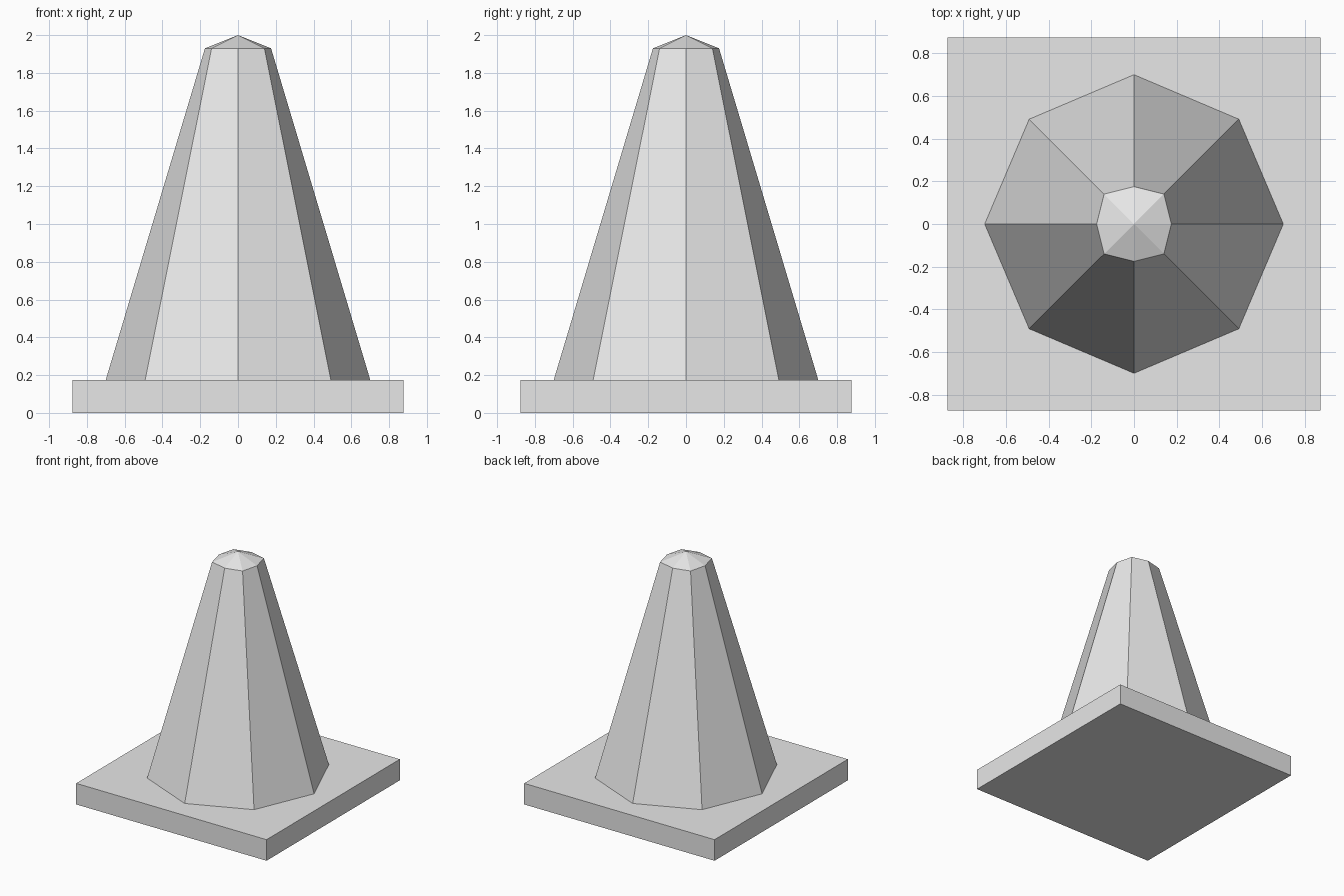
import bpy
import bmesh
from math import cos, sin, pi

cube = bpy.data.objects.get("Cube")
if cube:
    bpy.data.objects.remove(cube, do_unlink=True)

SIDES = 8
BASE_HALF, BASE_TOP = 0.875, 0.175

grey = bpy.data.materials.new("light_grey")
grey.use_nodes = True
grey.diffuse_color = (0.8, 0.8, 0.8, 1)
grey.node_tree.nodes["Principled BSDF"].inputs["Base Color"].default_value = (0.8, 0.8, 0.8, 1)


def finish(name, bm):
    bmesh.ops.recalc_face_normals(bm, faces=bm.faces)
    mesh = bpy.data.meshes.new(name)
    bm.to_mesh(mesh)
    bm.free()
    mesh.materials.append(grey)
    obj = bpy.data.objects.new(name, mesh)
    bpy.context.collection.objects.link(obj)
    return obj


def ring(bm, axis_radius, diagonal_radius, z):
    """Eight points, alternating between axis and diagonal corners."""
    verts = []
    for i in range(SIDES):
        r = diagonal_radius if i % 2 else axis_radius
        a = 2 * pi * i / SIDES
        verts.append(bm.verts.new((r * cos(a), r * sin(a), z)))
    return verts


# Square base slab
bm = bmesh.new()
bmesh.ops.create_cube(bm, size=1)
bmesh.ops.scale(bm, vec=(2 * BASE_HALF, 2 * BASE_HALF, BASE_TOP), verts=bm.verts)
bmesh.ops.translate(bm, vec=(0, 0, BASE_TOP / 2), verts=bm.verts)
finish("base_slab", bm)

# Tapered eight-sided body with a shallow pointed cap
bm = bmesh.new()
bottom = ring(bm, 0.70, 0.695, BASE_TOP)
top = ring(bm, 0.175, 0.198, 1.93)
tip = bm.verts.new((0, 0, 2))
for i in range(SIDES):
    j = (i + 1) % SIDES
    bm.faces.new((bottom[i], bottom[j], top[j], top[i]))
    bm.faces.new((top[i], top[j], tip))
bm.faces.new(bottom[::-1])
finish("cone_body", bm)
